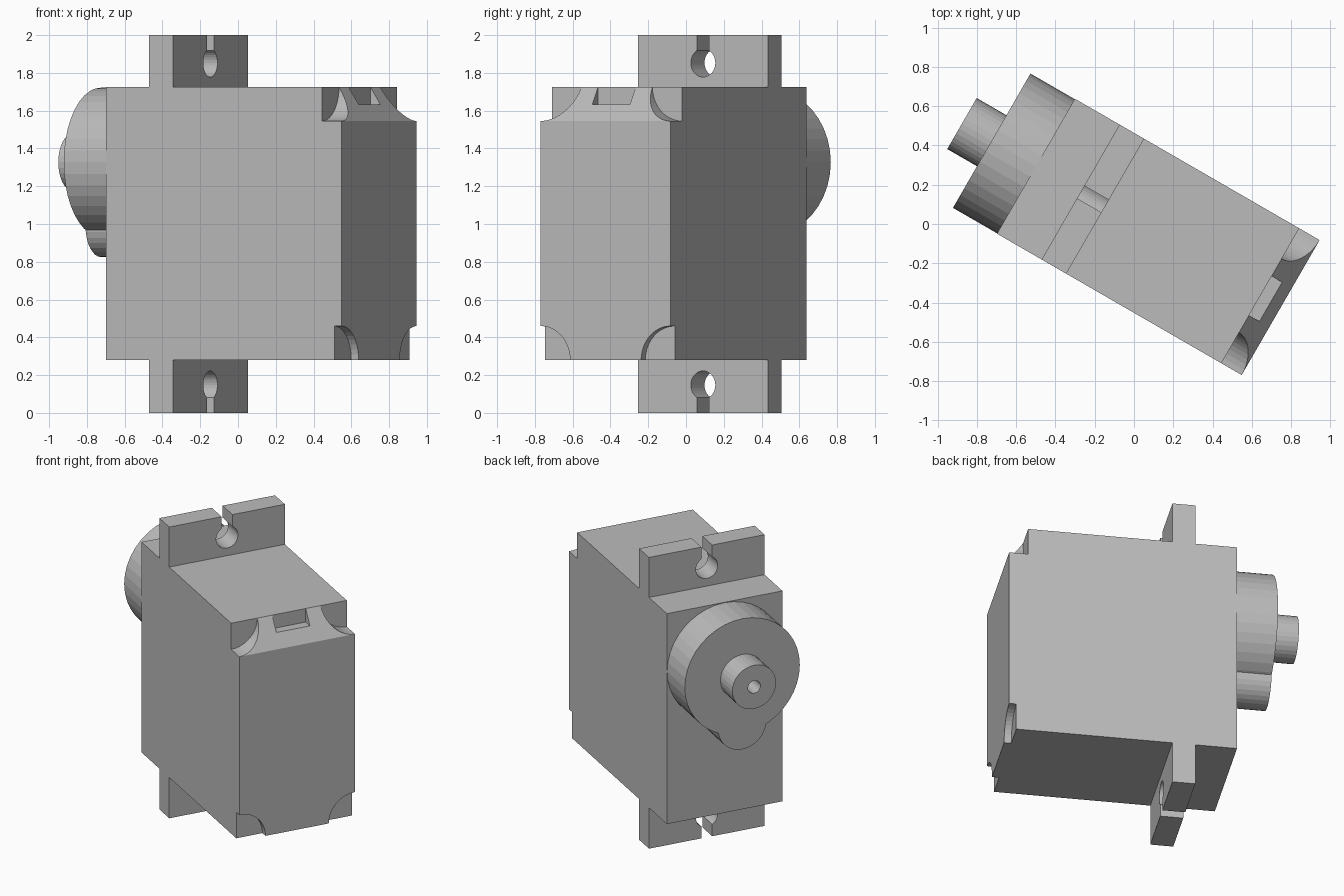
import bpy, bmesh, math
from mathutils import Matrix, Vector

cube = bpy.data.objects.get("Cube")
if cube:
    bpy.data.objects.remove(cube, do_unlink=True)

grey = bpy.data.materials.new("plain grey")
grey.use_nodes = True
colour = (0.5, 0.5, 0.5, 1)
grey.diffuse_color = colour
grey.node_tree.nodes["Principled BSDF"].inputs["Base Color"].default_value = colour

# Main sizes: x runs from the shaft end to the rear, y is the half width
HALF = 0.397
FRONT, REAR, STEP = -0.58, 0.86, 0.74
LOW, HIGH, TOP = 0.28, 1.725, 2.0
TAB_A, TAB_B = -0.317, -0.172
NOTCH = 0.18
AXIS_Z = 1.327


def make(name, bm):
    bmesh.ops.recalc_face_normals(bm, faces=bm.faces)
    mesh = bpy.data.meshes.new(name)
    bm.to_mesh(mesh)
    bm.free()
    mesh.materials.append(grey)
    obj = bpy.data.objects.new(name, mesh)
    bpy.context.collection.objects.link(obj)
    return obj


def box(name, x0, x1, y0, y1, z0, z1):
    bm = bmesh.new()
    size = Matrix.Diagonal((x1 - x0, y1 - y0, z1 - z0, 1))
    centre = Matrix.Translation(((x0 + x1) / 2, (y0 + y1) / 2, (z0 + z1) / 2))
    bmesh.ops.create_cube(bm, size=1, matrix=centre @ size)
    return make(name, bm)


def rod(name, x0, x1, y, z, radius, sides=32):
    bm = bmesh.new()
    place = Matrix.Translation(((x0 + x1) / 2, y, z)) @ Matrix.Rotation(math.pi / 2, 4, "Y")
    bmesh.ops.create_cone(bm, cap_ends=True, segments=sides, radius1=radius,
                          radius2=radius, depth=x1 - x0, matrix=place)
    return make(name, bm)


def combine(target, other, operation):
    mod = target.modifiers.new("combine", "BOOLEAN")
    mod.operation, mod.solver, mod.object = operation, "EXACT", other
    bpy.context.view_layer.objects.active = target
    bpy.ops.object.modifier_apply(modifier=mod.name)
    bpy.data.objects.remove(other, do_unlink=True)


# Case with mounting tabs and sloped rear top edge, one extruded side profile
profile = [(FRONT, LOW), (TAB_A, LOW), (TAB_A, 0), (TAB_B, 0), (TAB_B, LOW),
           (REAR, LOW), (REAR, HIGH - NOTCH), (STEP, HIGH), (TAB_B, HIGH),
           (TAB_B, TOP), (TAB_A, TOP), (TAB_A, HIGH), (FRONT, HIGH)]
bm = bmesh.new()
side = bm.faces.new([bm.verts.new((x, -HALF, z)) for x, z in profile])
grown = bmesh.ops.extrude_face_region(bm, geom=[side])
bmesh.ops.translate(bm, vec=(0, 2 * HALF, 0),
                    verts=[v for v in grown["geom"] if isinstance(v, bmesh.types.BMVert)])
case = make("motor_case", bm)

# Screw holes with open slots in both tabs
for hole_z, z0, z1 in ((0.147, -0.1, 0.147), (1.853, 1.853, 2.1)):
    combine(case, rod("hole_cutter", TAB_A - 0.1, TAB_B + 0.1, 0, hole_z, 0.075), "DIFFERENCE")
    combine(case, box("slot_cutter", TAB_A - 0.1, TAB_B + 0.1, -0.037, 0.037, z0, z1), "DIFFERENCE")

# Rounded notches in the four rear corners, deeper at the top
for y in (-HALF, HALF):
    for z, start in ((HIGH, STEP), (LOW, 0.815)):
        combine(case, rod("notch_cutter", start, 1.0, y, z, NOTCH, 40), "DIFFERENCE")

# Cable recess in the middle of the slope
combine(case, box("recess_cutter", STEP, 1.0, -0.115, 0.115, 1.632, 1.9), "DIFFERENCE")

# Gear housing: large disc with a small round lobe below
housing = rod("gear_housing", FRONT - 0.26, FRONT + 0.03, 0, AXIS_Z, 0.395, 40)
combine(housing, rod("lobe", FRONT - 0.26, FRONT + 0.03, 0, 0.99, 0.165), "UNION")

# Output shaft with a screw hole in its end
shaft = rod("output_shaft", -1.015, FRONT - 0.2, 0, AXIS_Z, 0.15)
combine(shaft, rod("bore_cutter", -1.1, -0.86, 0, AXIS_Z, 0.043, 24), "DIFFERENCE")

# Turn the whole motor on its base
turn = Matrix.Rotation(math.radians(-30), 4, "Z") @ Matrix.Translation((0, 0.005, 0))
for part in (case, housing, shaft):
    part.data.transform(turn)
    part.data.update()
